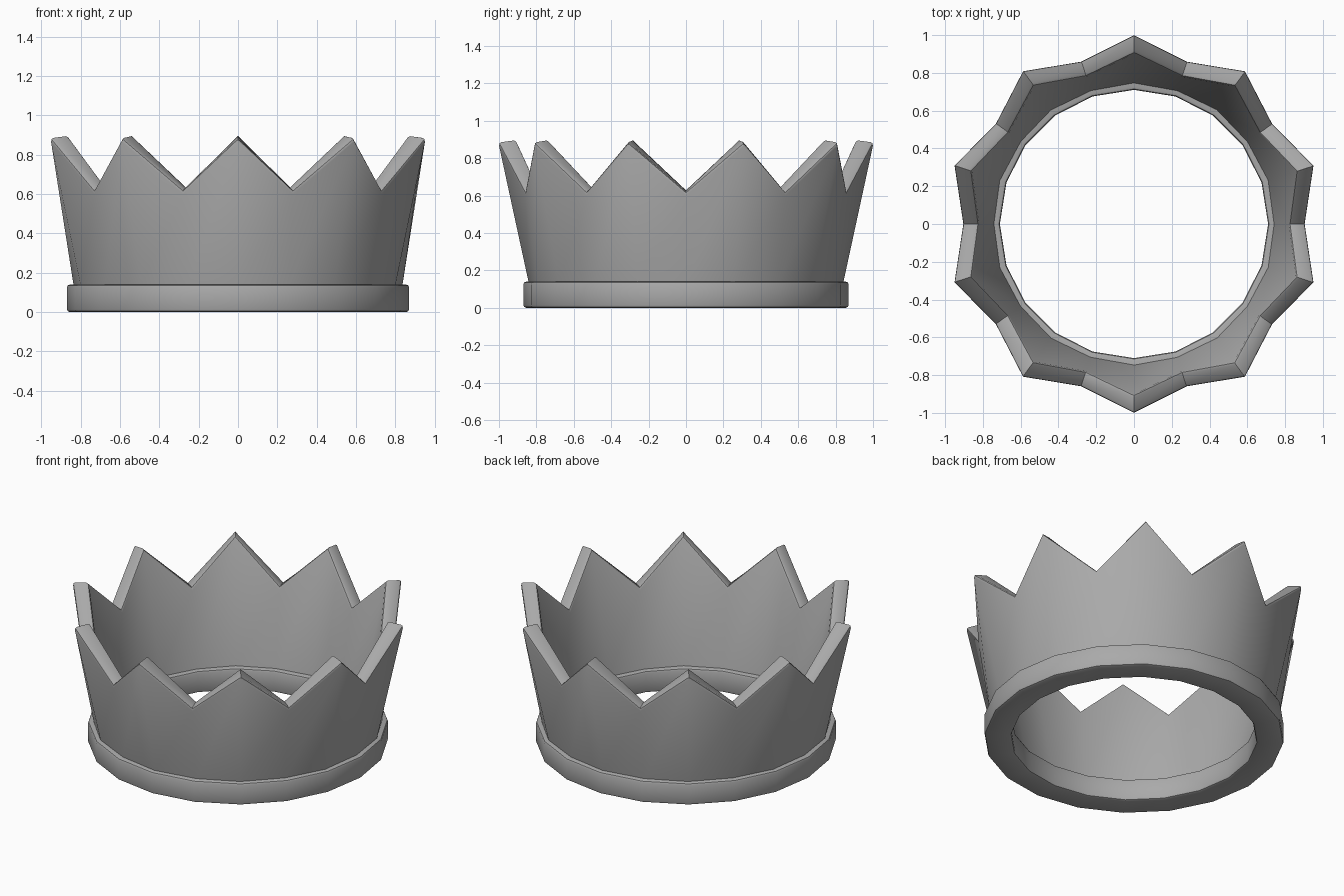
import bpy, bmesh
from math import sin, cos, pi

if "Cube" in bpy.data.objects:
    bpy.data.objects.remove(bpy.data.objects["Cube"], do_unlink=True)

SIDES = 20

grey = bpy.data.materials.new("plain_grey")
grey.use_nodes = True
grey.diffuse_color = (0.4, 0.4, 0.4, 1)
grey.node_tree.nodes["Principled BSDF"].inputs["Base Color"].default_value = (0.4, 0.4, 0.4, 1)


def ring_part(name, profiles, bevelled, width):
    """Sweep closed (radius, z) profiles, used in turn, round the z axis."""
    bm = bmesh.new()
    columns = []
    for i in range(SIDES):
        a = -pi / 2 + 2 * pi * i / SIDES
        profile = profiles[i % len(profiles)]
        columns.append([bm.verts.new((r * cos(a), r * sin(a), z)) for r, z in profile])
    n = len(profiles[0])
    rims = []
    for i, col in enumerate(columns):
        nxt = columns[(i + 1) % SIDES]
        for j in range(n):
            k = (j + 1) % n
            bm.faces.new((col[j], nxt[j], nxt[k], col[k]))
    for i, col in enumerate(columns):
        rims += [bm.edges.get((col[j], columns[(i + 1) % SIDES][j])) for j in bevelled]
    bmesh.ops.recalc_face_normals(bm, faces=bm.faces)
    bmesh.ops.bevel(bm, geom=rims, offset=width, segments=2, profile=0.5, affect='EDGES')
    mesh = bpy.data.meshes.new(name)
    bm.to_mesh(mesh)
    bm.free()
    mesh.materials.append(grey)
    obj = bpy.data.objects.new(name, mesh)
    bpy.context.collection.objects.link(obj)
    bpy.ops.object.select_all(action='DESELECT')
    obj.select_set(True)
    bpy.context.view_layer.objects.active = obj
    bpy.ops.object.shade_smooth_by_angle(angle=pi / 6)
    return obj


# Base band with softened edges
ring_part("base_band", [[(0.87, 0), (0.87, 0.14), (0.71, 0.14), (0.71, 0)]], range(4), 0.015)

# Flared wall: points and notches alternate round the rim
point = [(0.84, 0.13), (1.003, 0.885), (0.905, 0.895), (0.745, 0.13)]
notch = [(0.835, 0.13), (0.907, 0.62), (0.823, 0.63), (0.74, 0.13)]
ring_part("pointed_wall", [point, notch], (1, 2), 0.015)
